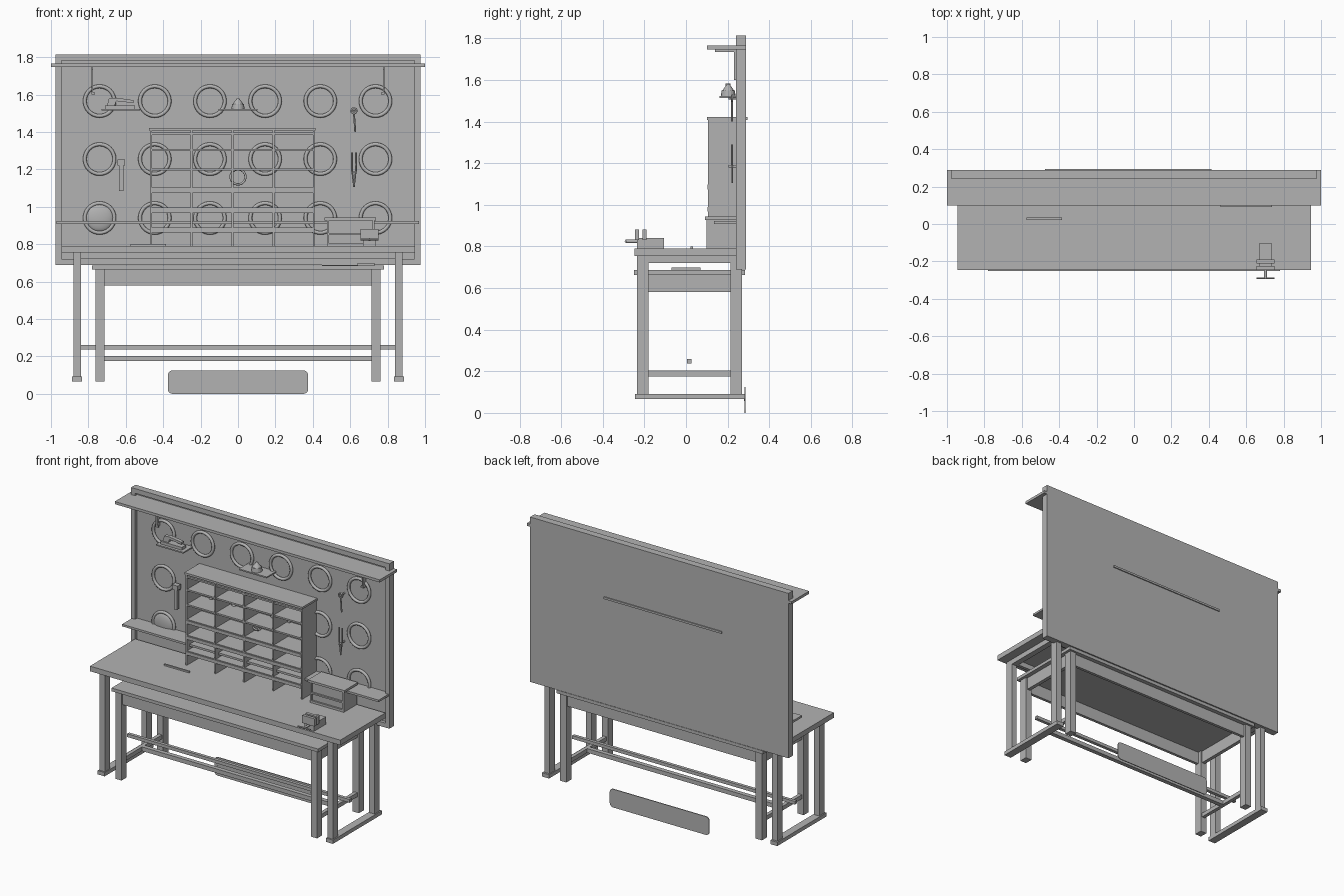
import bpy, bmesh, math
from mathutils import Matrix, Vector

grey = bpy.data.materials.new("plain_grey")
grey.diffuse_color = (0.45, 0.45, 0.45, 1)


def finish(name, bm, smooth=False):
    me = bpy.data.meshes.new(name)
    bmesh.ops.recalc_face_normals(bm, faces=bm.faces)
    for f in bm.faces:
        f.smooth = smooth
    bm.to_mesh(me)
    bm.free()
    me.materials.append(grey)
    ob = bpy.data.objects.new(name, me)
    bpy.context.collection.objects.link(ob)
    return ob


def add_box(bm, x0, x1, y0, y1, z0, z1):
    m = (Matrix.Translation(((x0 + x1) / 2, (y0 + y1) / 2, (z0 + z1) / 2))
         @ Matrix.Diagonal((x1 - x0, y1 - y0, z1 - z0, 1)))
    bmesh.ops.create_cube(bm, size=1, matrix=m)


def boxes(name, *dims):
    bm = bmesh.new()
    for d in dims:
        add_box(bm, *d)
    return finish(name, bm)


def mirrored(name, *dims):
    both = list(dims) + [(-d[1], -d[0]) + tuple(d[2:]) for d in dims]
    return boxes(name, *both)


def rod(name, a, b, r, r2=None, n=16):
    a, b = Vector(a), Vector(b)
    d = b - a
    bm = bmesh.new()
    m = Matrix.Translation((a + b) / 2) @ d.to_track_quat('Z', 'Y').to_matrix().to_4x4()
    bmesh.ops.create_cone(bm, cap_ends=True, segments=n, radius1=r,
                          radius2=r if r2 is None else r2, depth=d.length, matrix=m)
    return finish(name, bm)


def torus(name, c, R, r, n=48, k=10, flat=1.0):
    # ring lying in the xz plane
    bm = bmesh.new()
    rows = []
    for i in range(n):
        a = 2 * math.pi * i / n
        row = []
        for j in range(k):
            b = 2 * math.pi * j / k
            q = R + r * math.cos(b)
            row.append(bm.verts.new((c[0] + q * math.cos(a), c[1] + flat * r * math.sin(b),
                                     c[2] + q * math.sin(a))))
        rows.append(row)
    for i in range(n):
        for j in range(k):
            p, q = rows[i], rows[(i + 1) % n]
            bm.faces.new((p[j], q[j], q[(j + 1) % k], p[(j + 1) % k]))
    return finish(name, bm, True)


def plate(name, pts, y0, y1):
    # xz outline extruded along y
    bm = bmesh.new()
    f = bm.faces.new([bm.verts.new((x, y0, z)) for x, z in pts])
    g = bmesh.ops.extrude_face_region(bm, geom=[f])
    bmesh.ops.translate(bm, vec=(0, y1 - y0, 0),
                        verts=[v for v in g['geom'] if isinstance(v, bmesh.types.BMVert)])
    return finish(name, bm)


# wall panel: board set back in a frame
boxes("wall_board", (-0.975, 0.975, 0.262, 0.288, 0.69, 1.815))
boxes("wall_frame", (-0.975, -0.945, 0.24, 0.262, 0.69, 1.815),
      (0.945, 0.975, 0.24, 0.262, 0.69, 1.815),
      (-0.945, 0.945, 0.24, 0.262, 1.783, 1.815),
      (-0.945, 0.945, 0.24, 0.262, 0.69, 0.72))
boxes("top_shelf", (-1, 1, 0.10, 0.288, 1.748, 1.766))
boxes("low_shelf", (-0.97, 0.967, 0.135, 0.262, 0.909, 0.923))
mirrored("shelf_bracket", (0.774, 0.784, 0.23, 0.262, 1.60, 1.748),
         (0.774, 0.784, 0.14, 0.24, 1.735, 1.748), (0.765, 0.784, 0.23, 0.24, 1.60, 1.612))

# rows of rings on the wall, one with a domed disc
for x in (-0.74, -0.445, -0.15, 0.145, 0.44, 0.735):
    for z in (1.565, 1.255, 0.94):
        torus("wall_ring", (x, 0.256, z), 0.079, 0.010)
bm = bmesh.new()
bmesh.ops.create_uvsphere(bm, u_segments=32, v_segments=16, radius=0.076,
                          matrix=Matrix.Translation((-0.74, 0.26, 0.943))
                          @ Matrix.Diagonal((1, 0.3, 1, 1)))
finish("domed_disc", bm, True)

# pigeonhole cabinet
boxes("cabinet_top", (-0.475, 0.415, 0.10, 0.295, 1.408, 1.422))
boxes("cabinet_dividers", *[(x - 0.005, x + 0.005, 0.106, 0.262, 0.79, 1.408)
                            for x in (-0.465, -0.248, -0.03, 0.19, 0.405)])
boxes("cabinet_shelves", *[(-0.465, 0.405, 0.108, 0.262, z, z + 0.011)
                           for z in (1.385, 1.297, 1.195, 1.092, 0.985, 0.878)])
boxes("cabinet_lips", *[(-0.465, 0.405, 0.103, 0.110, z, z + 0.022)
                        for z in (1.075, 0.968, 0.862)])
torus("hanging_ring", (0, 0.2, 1.16), 0.04, 0.006, 32)

# upper bench
boxes("bench_top", (-0.945, 0.945, -0.247, 0.24, 0.755, 0.79))
boxes("bench_apron", (-0.84, 0.84, -0.18, -0.16, 0.72, 0.755),
      (-0.84, 0.84, 0.195, 0.215, 0.72, 0.755))
mirrored("bench_side_rail", (0.84, 0.88, -0.18, 0.215, 0.72, 0.755))
mirrored("bench_leg", (0.84, 0.88, -0.235, -0.18, 0.09, 0.755),
         (0.84, 0.88, 0.215, 0.27, 0.09, 0.755))
mirrored("bench_foot", (0.835, 0.888, -0.245, 0.284, 0.066, 0.092))
boxes("bench_stretcher", (-0.84, 0.84, 0.005, 0.027, 0.238, 0.26))

# lower bench nested inside the upper one
boxes("lower_top", (-0.78, 0.78, -0.25, 0.284, 0.664, 0.686))
boxes("lower_apron", (-0.715, 0.715, -0.225, -0.205, 0.58, 0.664),
      (-0.715, 0.715, 0.235, 0.255, 0.58, 0.664))
mirrored("lower_side_apron", (0.725, 0.75, -0.18, 0.215, 0.58, 0.664))
mirrored("lower_leg", (0.715, 0.762, -0.235, -0.18, 0.066, 0.664),
         (0.715, 0.762, 0.215, 0.27, 0.066, 0.664))
mirrored("lower_side_stretcher", (0.725, 0.75, -0.18, 0.215, 0.175, 0.203))
boxes("lower_stretcher", (-0.725, 0.725, 0.0, 0.03, 0.175, 0.203))

# rounded plate standing on the ground, with two pins
pts = []
for cx, cz, a0 in ((0.35, 0.1, 0), (-0.35, 0.1, 90), (-0.35, 0.025, 180), (0.35, 0.025, 270)):
    for k in range(6):
        a = math.radians(a0 + 18 * k)
        pts.append((cx + 0.025 * math.cos(a), cz + 0.025 * math.sin(a)))
plate("floor_plate", pts, 0.281, 0.287)
for s in (-1, 1):
    rod("plate_pin", (s * 0.355, 0.279, 0.064), (s * 0.355, 0.282, 0.064), 0.008)

# small chest on the bench
boxes("chest_body", (0.475, 0.73, 0.11, 0.24, 0.79, 0.928))
boxes("chest_front_frame", (0.475, 0.487, 0.098, 0.11, 0.79, 0.928),
      (0.718, 0.73, 0.098, 0.11, 0.79, 0.928), (0.487, 0.718, 0.098, 0.11, 0.79, 0.805),
      (0.487, 0.718, 0.098, 0.11, 0.85, 0.86))
boxes("chest_lid", (0.462, 0.738, 0.092, 0.24, 0.928, 0.943))

# vise
boxes("vise_body", (0.668, 0.738, -0.235, -0.105, 0.79, 0.84))
boxes("vise_jaws", (0.655, 0.75, -0.245, -0.225, 0.83, 0.882),
      (0.655, 0.75, -0.21, -0.19, 0.83, 0.882))
rod("vise_screw", (0.703, -0.29, 0.825), (0.703, -0.235, 0.825), 0.008)
rod("vise_handle", (0.655, -0.29, 0.825), (0.75, -0.29, 0.825), 0.005)

# loose tools on the benches
boxes("pencil", (-0.575, -0.385, 0.022, 0.034, 0.79, 0.80))
boxes("saw_blade", (0.45, 0.66, -0.06, 0.02, 0.686, 0.690))
boxes("saw_handle", (0.64, 0.73, -0.07, 0.07, 0.686, 0.70))

# tool shelves with a hand plane and a small block
boxes("plane_shelf", (-0.73, -0.525, 0.16, 0.262, 1.514, 1.523))
boxes("block_shelf", (-0.105, 0.105, 0.16, 0.262, 1.514, 1.523))
boxes("plane_body", (-0.71, -0.55, 0.18, 0.225, 1.523, 1.542))
plate("plane_grip", [(-0.70, 1.542), (-0.66, 1.542), (-0.65, 1.565), (-0.56, 1.555),
                     (-0.56, 1.57), (-0.65, 1.583), (-0.69, 1.58)], 0.19, 0.215)
rod("small_block", (0, 0.203, 1.523), (0, 0.203, 1.55), 0.035, 0.032)
rod("block_peak", (0, 0.203, 1.55), (0, 0.203, 1.582), 0.028, 0.005)

# hanging tools: hammer, hook driver, pliers
boxes("hammer_handle", (-0.635, -0.612, 0.215, 0.24, 1.085, 1.225))
boxes("hammer_head", (-0.645, -0.603, 0.21, 0.245, 1.222, 1.252))
torus("driver_eye", (0.62, 0.222, 1.513), 0.014, 0.005, 24)
rod("driver_shaft", (0.62, 0.222, 1.50), (0.627, 0.222, 1.40), 0.005)
for s in (-1, 1):
    rod("pliers_arm", (0.62 + s * 0.011, 0.222, 1.29), (0.62 + s * 0.010, 0.222, 1.19), 0.005)
    rod("pliers_jaw", (0.62 + s * 0.010, 0.222, 1.19), (0.62, 0.222, 1.105), 0.004)
rod("tool_peg", (0.62, 0.205, 1.185), (0.62, 0.262, 1.185), 0.006)
rod("driver_peg", (0.62, 0.205, 1.513), (0.62, 0.262, 1.513), 0.006)
rod("hammer_peg", (-0.624, 0.24, 1.21), (-0.624, 0.262, 1.21), 0.008)
